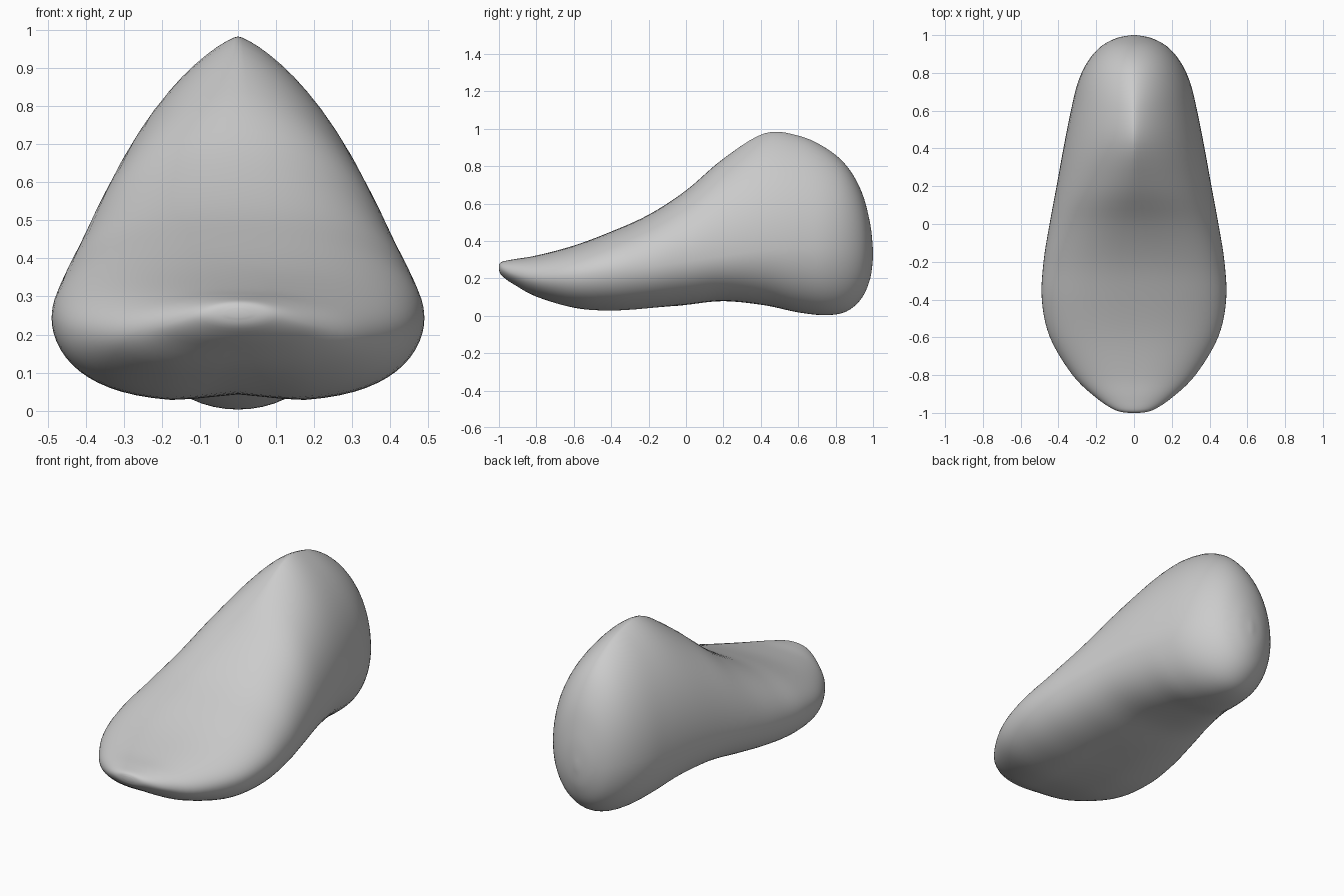
import bpy, bmesh, math

if "Cube" in bpy.data.objects:
    bpy.data.objects.remove(bpy.data.objects["Cube"])

# Stations along the length:
# y, half width, bottom z, widest z, top z, top roundness, bottom roundness
STATIONS = [
    (-1.00, 0.03, 0.245, 0.255, 0.27, 2.0, 2.0),
    (-0.985, 0.10, 0.215, 0.25, 0.288, 2.0, 2.0),
    (-0.92, 0.20, 0.165, 0.225, 0.302, 2.2, 2.2),
    (-0.80, 0.325, 0.095, 0.205, 0.322, 2.4, 2.6),
    (-0.60, 0.445, 0.038, 0.215, 0.375, 2.5, 3.1),
    (-0.40, 0.488, 0.024, 0.24, 0.45, 2.5, 3.2),
    (-0.20, 0.479, 0.036, 0.26, 0.54, 2.5, 3.1),
    (0.00, 0.447, 0.058, 0.29, 0.67, 2.2, 2.9),
    (0.20, 0.410, 0.078, 0.32, 0.84, 1.7, 2.6),
    (0.42, 0.370, 0.056, 0.35, 0.975, 1.32, 2.3),
    (0.60, 0.334, 0.018, 0.36, 0.963, 1.4, 2.2),
    (0.75, 0.297, 0.003, 0.36, 0.895, 1.6, 2.1),
    (0.86, 0.245, 0.024, 0.36, 0.80, 1.8, 2.0),
    (0.94, 0.175, 0.095, 0.35, 0.66, 2.0, 2.0),
    (0.985, 0.09, 0.20, 0.34, 0.49, 2.0, 2.0),
    (1.00, 0.01, 0.31, 0.33, 0.35, 2.0, 2.0),
]
STEPS, SIDES = 5, 64


def spline(a, b, c, d, t):
    """Smooth curve through b and c."""
    return 0.5 * (2 * b + (c - a) * t + (2 * a - 5 * b + 4 * c - d) * t * t
                  + (3 * b - a - 3 * c + d) * t ** 3)


def stations():
    last = len(STATIONS) - 1
    for i in range(last):
        quad = [STATIONS[min(max(i + k, 0), last)] for k in (-1, 0, 1, 2)]
        for s in range(STEPS):
            yield [spline(*col, s / STEPS) for col in zip(*quad)]
    yield STATIONS[-1]


def section(bm, row):
    """One closed ring: peaked or rounded top, flattened underside."""
    y, w, low, mid, high, n_top, n_low = row
    ring = []
    for k in range(SIDES):
        a = 2 * math.pi * k / SIDES
        c, s = math.cos(a), math.sin(a)
        n = n_top if s >= 0 else n_low
        x = math.copysign(w * abs(c) ** (2 / n), c)
        z = mid + s * ((high - mid) if s >= 0 else (mid - low))
        # shallow groove under the ball
        if s < 0:
            fade = max(0, 1 - ((y + 0.5) / 0.45) ** 2)
            z += 0.02 * fade * max(0, 1 - abs(x) / 0.17)
        ring.append(bm.verts.new((x, y, z)))
    return ring


# Foot body: skin the sections from toe to heel
bm = bmesh.new()
rings = [section(bm, row) for row in stations()]
for a, b in zip(rings, rings[1:]):
    for k in range(SIDES):
        j = (k + 1) % SIDES
        bm.faces.new((a[k], a[j], b[j], b[k]))
bm.faces.new(rings[0])
bm.faces.new(rings[-1])
bmesh.ops.recalc_face_normals(bm, faces=bm.faces)

mesh = bpy.data.meshes.new("foot_body")
bm.to_mesh(mesh)
bm.free()
foot = bpy.data.objects.new("foot_body", mesh)
bpy.context.collection.objects.link(foot)
bpy.context.view_layer.objects.active = foot
foot.select_set(True)
bpy.ops.object.shade_smooth_by_angle(angle=math.radians(40))
